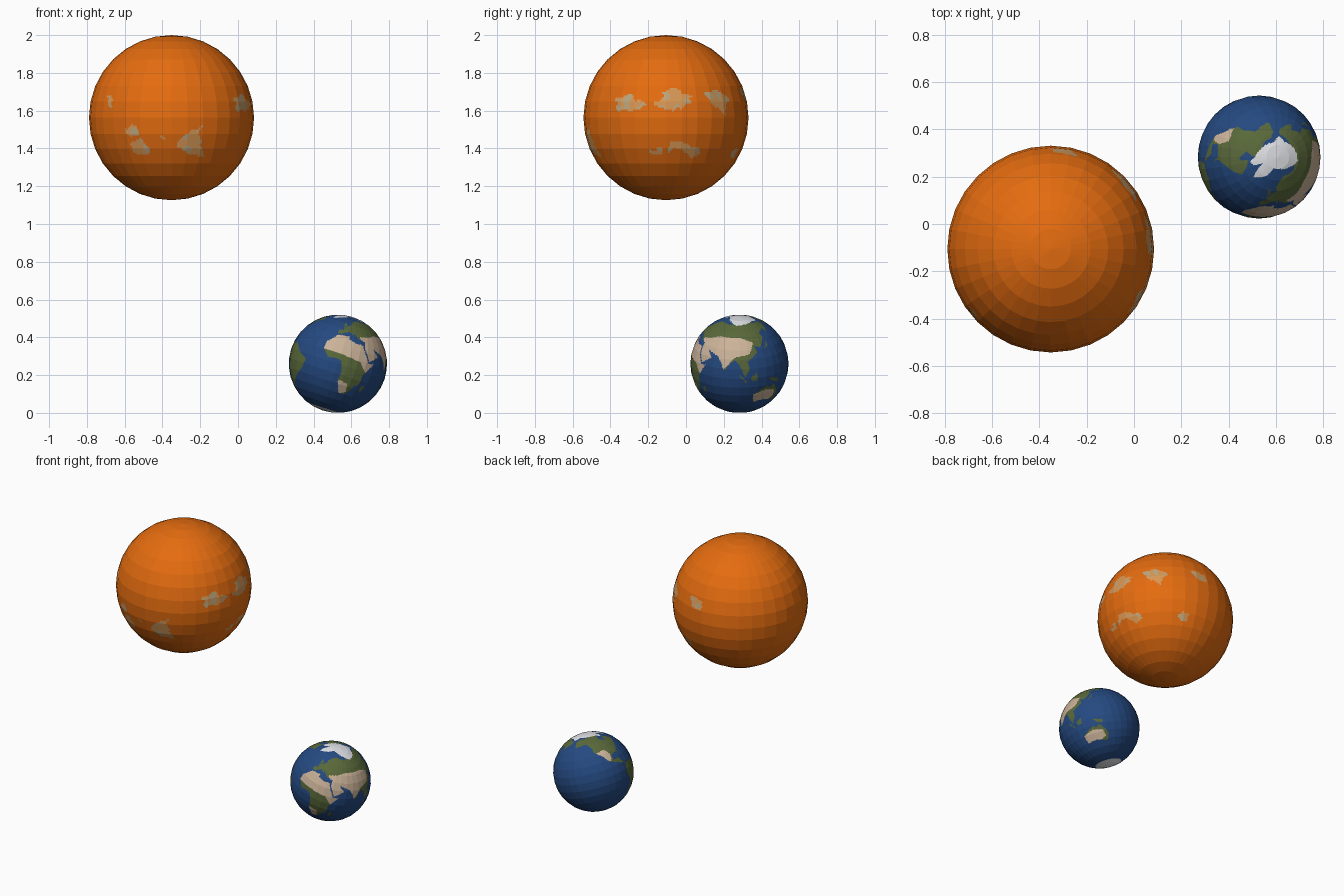
import bpy, bmesh, math
from mathutils import Vector, noise

if "Cube" in bpy.data.objects:
    bpy.data.objects.remove(bpy.data.objects["Cube"])


def material(name, rgb):
    m = bpy.data.materials.new(name)
    m.diffuse_color = (*rgb, 1)
    m.use_nodes = True
    m.node_tree.nodes["Principled BSDF"].inputs["Base Color"].default_value = m.diffuse_color
    return m


def outline(*v):
    """Flat lon, lat, lon, lat ... in degrees -> list of points."""
    return list(zip(v[0::2], v[1::2]))


def inside(px, py, poly):
    hit = False
    for (x1, y1), (x2, y2) in zip(poly, poly[1:] + poly[:1]):
        if (y1 > py) != (y2 > py) and px < (x2 - x1) * (py - y1) / (y2 - y1) + x1:
            hit = not hit
    return hit


def in_any(lon, lat, polys):
    return any(inside(lon, lat, p) for p in polys)


def globe(name, centre, radius, cuts, mats, rule, tilt=0, spin=0):
    """Faceted sphere; each facet is split flat so regions can be coloured by direction."""
    bm = bmesh.new()
    bmesh.ops.create_uvsphere(bm, u_segments=32, v_segments=16, radius=radius)
    bmesh.ops.subdivide_edges(bm, edges=bm.edges[:], cuts=cuts, use_grid_fill=True)
    for f in bm.faces:
        d = f.calc_center_median().normalized()
        lon = math.degrees(math.atan2(d.x, -d.y)) + spin
        lon = (lon + 180) % 360 - 180
        f.material_index = rule(lon, math.degrees(math.asin(d.z)), d)
        f.smooth = False
    me = bpy.data.meshes.new(name)
    bm.to_mesh(me)
    bm.free()
    for m in mats:
        me.materials.append(m)
    ob = bpy.data.objects.new(name, me)
    ob.location = centre
    ob.rotation_euler.y = math.radians(tilt)
    bpy.context.collection.objects.link(ob)
    return ob


# Pale patches on the star: front, right side, back
front_patches = [
    outline(6, -15, 14, -9, 21, -7, 21, -16, 25, -28, 14, -27, 5, -20),
    outline(-35, -6, -25, -5, -24, -11, -33, -13),
    outline(-32, -19, -23, -14, -18, -21, -18, -28, -31, -25),
    outline(-54, 14, -47, 13, -45, 7, -50, 7),
    outline(-9, -13, -5, -13, -5, -16, -9, -15)]
side_patches = [
    outline(51, 15, 63, 17, 68, 12, 77, 9, 65, 6, 53, 5),
    outline(80, 9, 87, 16, 94, 22, 103, 17, 110, 14, 100, 6, 86, 6),
    outline(121, 18, 132, 19, 142, 14, 135, 3, 124, 9),
    outline(75, -25, 87, -21, 86, -27),
    outline(90, -20, 103, -16, 119, -25, 110, -30, 100, -23, 91, -25)]
back_patches = [
    outline(164, 20, 172, 22, 179, 16, 176, 11, 168, 14),
    outline(152, -24, 157, -21, 162, -24, 160, -29, 153, -29)]
patches = front_patches + side_patches + back_patches


def star_rule(lon, lat, d):
    # ragged outline from a little noise
    lon2 = lon + 3 * noise.noise(d * 14)
    lat2 = lat + 3 * noise.noise(d * 14 + Vector((5, 5, 5)))
    if not in_any(lon2, lat2, patches):
        return 0
    return 2 if noise.noise(d * 9 + Vector((2, 7, 1))) > 0.08 else 1


# Large orange star
globe("orange_star", (-0.352, -0.106, 1.563), 0.437, 7,
      [material("orange", (0.78, 0.150, 0.005)),
       material("pale_orange", (0.68, 0.31, 0.09)),
       material("grey_beige", (0.50, 0.38, 0.21))], star_rule)

# Land outlines of the small planet
north_east_land = outline(
    -9, 37, -9, 43, -1, 44, -4, 48, 9, 57, 6, 60, 14, 67, 26, 71, 60, 69, 105, 77,
    160, 70, 180, 68, 178, 63, 157, 52, 155, 59, 138, 54, 140, 48, 128, 36, 118, 38,
    121, 30, 106, 20, 109, 12, 103, 2, 96, 16, 91, 22, 85, 19, 77, 8, 73, 18, 67, 25,
    50, 30, 58, 22, 44, 13, 35, 28, 35, 36, 23, 38, 13, 45, 16, 39, 9, 44, 0, 40, -2, 37)
front_land = outline(
    -6, 35, 10, 37, 11, 33, 20, 31, 32, 31, 36, 22, 43, 11, 51, 12, 40, -4, 40, -15,
    35, -20, 32, -28, 26, -34, 19, -34, 12, -18, 13, -8, 9, 4, 4, 6, -8, 4, -17, 14, -16, 22)
north_west_land = outline(
    -166, 66, -156, 71, -95, 72, -82, 69, -94, 60, -82, 53, -79, 55, -78, 62, -66, 59,
    -56, 52, -66, 44, -76, 36, -81, 31, -80, 25, -84, 30, -97, 28, -97, 20, -88, 21,
    -83, 14, -78, 8, -86, 12, -105, 20, -112, 30, -124, 40, -124, 48, -135, 58, -164, 55)
south_west_land = outline(
    -78, 8, -62, 10, -50, 1, -35, -6, -39, -17, -48, -26, -58, -36, -65, -42,
    -67, -54, -74, -51, -71, -20, -81, -5)
south_east_land = outline(
    114, -22, 131, -12, 136, -15, 142, -11, 153, -26, 150, -37, 138, -34, 130, -32, 115, -34)
islands = [
    outline(44, -17, 50, -15, 47, -25, 44, -24),
    outline(109, 1, 117, 6, 117, -3, 111, -3),
    outline(96, 5, 105, -4, 104, -6, 98, 1),
    outline(132, -1, 148, -6, 147, -10, 138, -7),
    outline(131, 33, 141, 36, 142, 43, 138, 37),
    outline(-5, 50, 1, 52, -3, 58, -6, 56),
    outline(167, -46, 174, -41, 178, -38, 172, -43)]
land = islands + [north_east_land, front_land, north_west_land, south_west_land, south_east_land]

# Deserts, drawn only over land
desert = [
    outline(-18, 22, -6, 36, 10, 38, 32, 32, 36, 22, 43, 12, 52, 13, 44, -2, 31, 10, 10, 12, -18, 13),
    outline(26, 41, 45, 45, 60, 50, 96, 50, 118, 43, 110, 29, 90, 25, 80, 14, 76, 9,
            70, 18, 60, 12, 44, 12, 34, 28),
    outline(11, -18, 25, -19, 28, -30, 19, -36, 14, -30),
    outline(-120, 38, -104, 40, -98, 30, -101, 21, -106, 19, -115, 30),
    outline(113, -22, 130, -17, 145, -20, 148, -30, 138, -35, 115, -35)]

# Northern ice sheet
ice = outline(
    -180, 70, -159, 76, -109, 72, -84, 68, -74, 63, -65, 66, -62, 75, -53, 68, -43, 60,
    -23, 70, -15, 79, 13, 79, 57, 75, 85, 69, 120, 71, 160, 74, 180, 70, 180, 91, -180, 91)


def planet_rule(lon, lat, d):
    if lat < -71 or inside(lon, lat, ice):
        return 3
    if not in_any(lon, lat, land):
        return 0
    return 2 if in_any(lon, lat, desert) else 1


# Small tilted planet
globe("blue_planet", (0.529, 0.283, 0.26), 0.26, 9,
      [material("ocean_blue", (0.018, 0.068, 0.22)),
       material("land_green", (0.10, 0.14, 0.042)),
       material("desert_tan", (0.60, 0.45, 0.32)),
       material("ice_white", (0.78, 0.79, 0.82))], planet_rule, tilt=18, spin=6)
